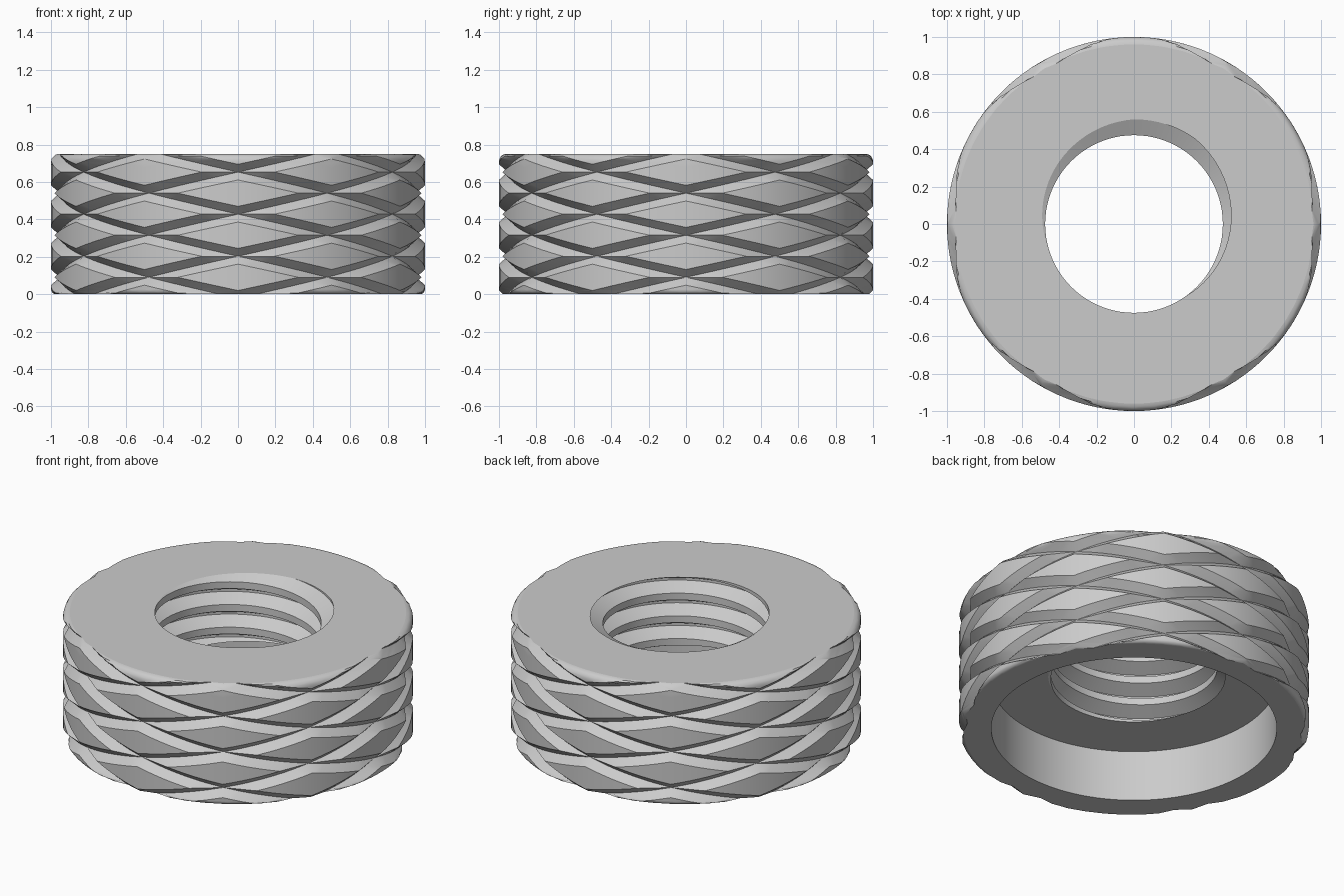
import bpy, bmesh
from math import pi, sin, cos, sqrt, radians
from mathutils import Matrix

if "Cube" in bpy.data.objects:
    bpy.data.objects.remove(bpy.data.objects["Cube"])

# Main sizes
HEIGHT = 0.75
RECESS_R, RECESS_TOP = 0.815, 0.32
TOP_ROUND, BOTTOM_ROUND = 0.04, 0.025

# Knurl: six helical grooves in each direction
STARTS, PITCH, PHASE = 6, 0.225, 0.09
HALF_WIDTH, DEPTH = 0.042, 0.047
RISE = STARTS * PITCH / (2 * pi)

# Thread
T_PITCH, MINOR, MAJOR = 0.143, 0.475, 0.56
T_PHASE = HEIGHT - 0.2 * T_PITCH
ROOT, OPEN = 0.05, 0.35


def off_centre(value, period):
    """Distance to the nearest multiple of the period."""
    return abs(value - period * round(value / period))


def rounded_rim(z):
    for size, inset in ((TOP_ROUND, HEIGHT - z), (BOTTOM_ROUND, z)):
        if inset < size:
            return 1 - size + sqrt(max(0, size ** 2 - (size - inset) ** 2))
    return 1


def knurl_radius(angle, z):
    near = min(off_centre(z + s * RISE * angle - PHASE, PITCH) for s in (-1, 1))
    return min(1 - DEPTH * max(0, 1 - near / HALF_WIDTH), rounded_rim(z))


def thread_radius(angle, z):
    turn = off_centre((z - T_PHASE) / T_PITCH - angle / (2 * pi), 1)
    blend = min(1, max(0, (turn - ROOT) / (OPEN - ROOT)))
    return MAJOR + (MINOR - MAJOR) * blend


def knurl_faces():
    """Diamond lattice that follows the grooves, as (angle, z) corners."""
    w, n = HALF_WIDTH / PITCH, 6
    steps = [0] + [w + (1 - 2 * w) * k / n for k in range(n + 1)] + [1]
    last = len(steps) - 2
    for diff in range(2 * STARTS):
        for total in range(-4, 10):
            if (total + diff) % 2:
                continue
            i, j = (total + diff) // 2, (total - diff) // 2

            def corner(p, q):
                a, b = PITCH * (i + steps[p]), PITCH * (j + steps[q])
                return (a - b) / (2 * RISE), PHASE + (a + b) / 2

            for p in range(last + 1):
                for q in range(last + 1):
                    c = [corner(p, q), corner(p + 1, q),
                         corner(p + 1, q + 1), corner(p, q + 1)]
                    if p in (0, last) and q in (0, last):
                        # crease where two grooves cross
                        if p != q:
                            c = c[1:] + c[:1]
                        yield [c[0], c[1], c[2]]
                        yield [c[0], c[2], c[3]]
                    else:
                        yield c


def thread_faces():
    steps, segments = [0, ROOT, OPEN, 1 - OPEN, 1 - ROOT, 1], 80
    for turn in range(-6, 3):
        for lo, hi in zip(steps, steps[1:]):
            for k in range(segments):
                def corner(s, seg):
                    f = seg / segments
                    return 2 * pi * f, T_PHASE + T_PITCH * (turn + s + f)
                yield [corner(lo, k), corner(lo, k + 1),
                       corner(hi, k + 1), corner(hi, k)]


def wrapped_sheet(faces, bottom, top, levels, radius):
    """Trim a flat sheet between two heights and roll it into a tube."""
    bm = bmesh.new()
    for face in faces:
        bm.faces.new([bm.verts.new((a, 0, z)) for a, z in face])
    bmesh.ops.remove_doubles(bm, verts=bm.verts, dist=1e-5)
    for z in [bottom, top] + levels:
        bmesh.ops.bisect_plane(
            bm, geom=bm.verts[:] + bm.edges[:] + bm.faces[:], dist=1e-5,
            plane_co=(0, 0, z), plane_no=(0, 0, 1),
            clear_inner=z == bottom, clear_outer=z == top)
    for v in bm.verts:
        a, z = v.co.x, v.co.z
        r = radius(a, z)
        v.co = r * cos(a), r * sin(a), z
    bmesh.ops.remove_doubles(bm, verts=bm.verts, dist=1e-4)
    mesh = bpy.data.meshes.new("sheet")
    bm.to_mesh(mesh)
    bm.free()
    return mesh


body = bmesh.new()

# Knurled outside and threaded hole
arc = [sin(radians(a)) for a in (0, 22.5, 45, 67.5)]
rim_levels = [HEIGHT - TOP_ROUND * (1 - s) for s in arc]
rim_levels += [BOTTOM_ROUND * (1 - s) for s in arc]
for sheet in (
        wrapped_sheet(knurl_faces(), 0, HEIGHT, rim_levels, knurl_radius),
        wrapped_sheet(thread_faces(), RECESS_TOP, HEIGHT, [], thread_radius)):
    body.from_mesh(sheet)
    bpy.data.meshes.remove(sheet)

# Wall of the recess underneath
bmesh.ops.create_cone(body, cap_ends=False, segments=128, radius1=RECESS_R,
                      radius2=RECESS_R, depth=RECESS_TOP,
                      matrix=Matrix.Translation((0, 0, RECESS_TOP / 2)))

# Flat rings: underside, recess ceiling and top
rings = []
for z in (0, RECESS_TOP, HEIGHT):
    border = [e for e in body.edges if len(e.link_faces) == 1
              and all(abs(v.co.z - z) < 1e-4 for v in e.verts)]
    made = bmesh.ops.triangle_fill(body, edges=border, use_beauty=True,
                                   normal=(0, 0, 1))
    rings += [f for f in made["geom"] if isinstance(f, bmesh.types.BMFace)]
flat = set(rings)
bmesh.ops.recalc_face_normals(body, faces=body.faces)

# Smooth curved faces, keep crisp edges
for f in body.faces:
    f.smooth = f not in flat
for e in body.edges:
    on_ring = any(f in flat for f in e.link_faces)
    e.smooth = not on_ring and e.calc_face_angle(0) < radians(28)

mesh = bpy.data.meshes.new("knurled_nut")
body.to_mesh(mesh)
body.free()
nut = bpy.data.objects.new("knurled_nut", mesh)
bpy.context.collection.objects.link(nut)

# Plain grey
grey = bpy.data.materials.new("light_grey")
grey.use_nodes = True
grey.diffuse_color = (0.6, 0.6, 0.6, 1)
grey.node_tree.nodes["Principled BSDF"].inputs["Base Color"].default_value = (0.6, 0.6, 0.6, 1)
mesh.materials.append(grey)
